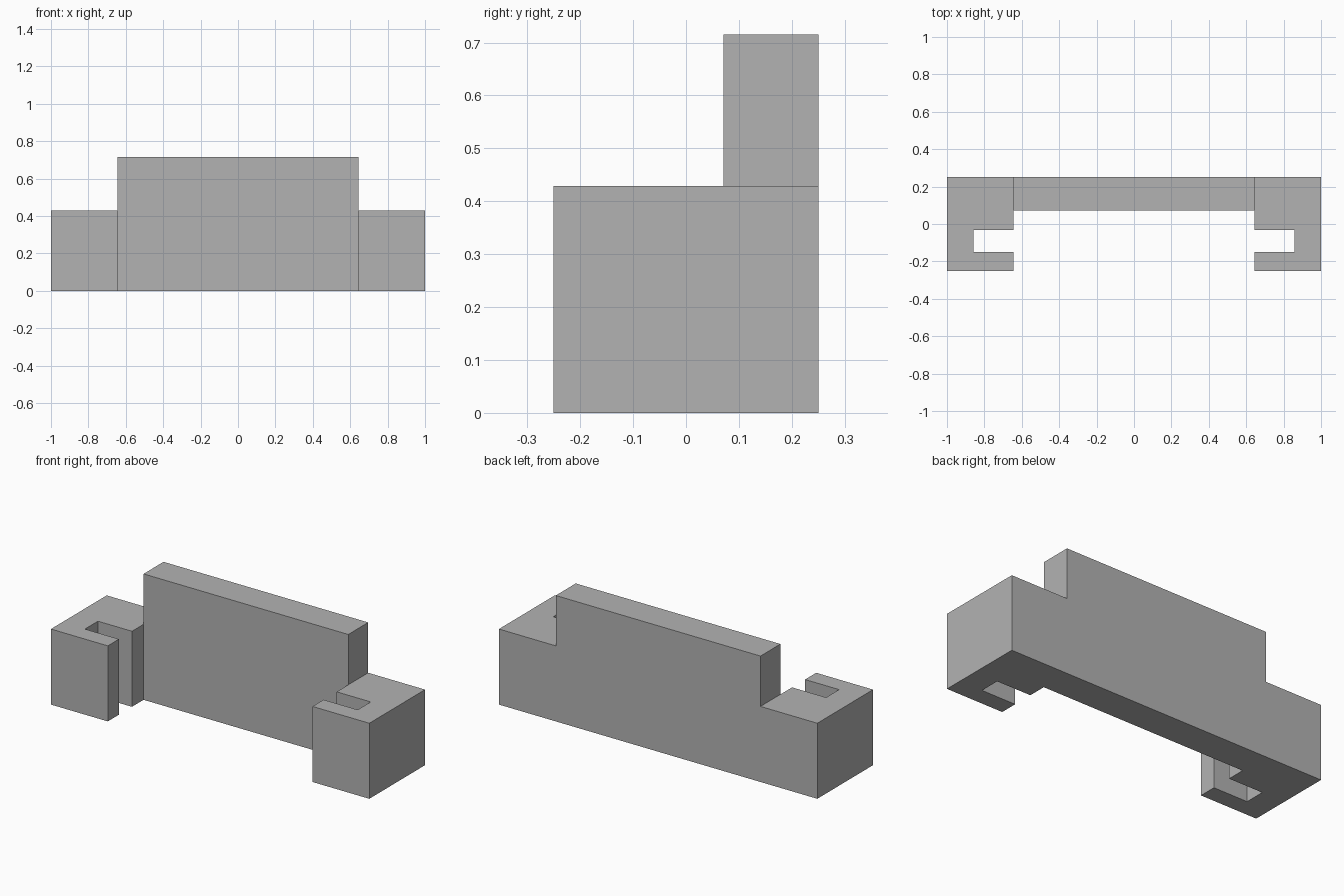
import bpy
import bmesh

cube = bpy.data.objects.get("Cube")
if cube:
    bpy.data.objects.remove(cube, do_unlink=True)

BACK, WALL_FRONT = 0.25, 0.071
WALL_X = 0.643
ARM_TOP, WALL_TOP = 0.429, 0.715

# Plain grey material
grey = bpy.data.materials.new("plain_grey")
grey.use_nodes = True
colour = (0.45, 0.45, 0.45, 1)
grey.diffuse_color = colour
grey.node_tree.nodes["Principled BSDF"].inputs["Base Color"].default_value = colour

# Footprint of one slotted end arm, mirrored for the other side
arm = [(WALL_X, BACK), (WALL_X, WALL_FRONT), (WALL_X, -0.033), (0.857, -0.033),
       (0.857, -0.15), (WALL_X, -0.15), (WALL_X, -BACK), (1, -BACK), (1, BACK)]
wall = [(-WALL_X, BACK), (-WALL_X, WALL_FRONT), (WALL_X, WALL_FRONT), (WALL_X, BACK)]
footprints = [arm, [(-x, y) for x, y in reversed(arm)], wall]

bm = bmesh.new()
for outline in footprints:
    bm.faces.new([bm.verts.new((x, y, 0)) for x, y in outline])
bmesh.ops.remove_doubles(bm, verts=bm.verts[:], dist=0.0001)


def raise_faces(faces, height):
    """Extrude faces upward and return the new top faces."""
    result = bmesh.ops.extrude_face_region(bm, geom=faces)["geom"]
    verts = [g for g in result if isinstance(g, bmesh.types.BMVert)]
    bmesh.ops.translate(bm, verts=verts, vec=(0, 0, height))
    return [g for g in result if isinstance(g, bmesh.types.BMFace)]


# Raise the whole base, keeping its underside, then the taller middle wall
base = bm.faces[:]
bmesh.ops.duplicate(bm, geom=base)
tops = raise_faces(base, ARM_TOP)
bmesh.ops.remove_doubles(bm, verts=bm.verts[:], dist=0.0001)
middle = [f for f in bm.faces if f.calc_center_median().z > ARM_TOP - 0.001
          and abs(f.calc_center_median().x) < 0.1]
raise_faces(middle, WALL_TOP - ARM_TOP)

# Merge flat neighbouring faces into a clean solid
bmesh.ops.recalc_face_normals(bm, faces=bm.faces[:])
bmesh.ops.dissolve_limit(bm, angle_limit=0.01, verts=bm.verts[:], edges=bm.edges[:])
bmesh.ops.recalc_face_normals(bm, faces=bm.faces[:])

mesh = bpy.data.meshes.new("slotted_end_wall")
bm.to_mesh(mesh)
bm.free()
mesh.materials.append(grey)
body = bpy.data.objects.new("slotted_end_wall", mesh)
bpy.context.collection.objects.link(body)
